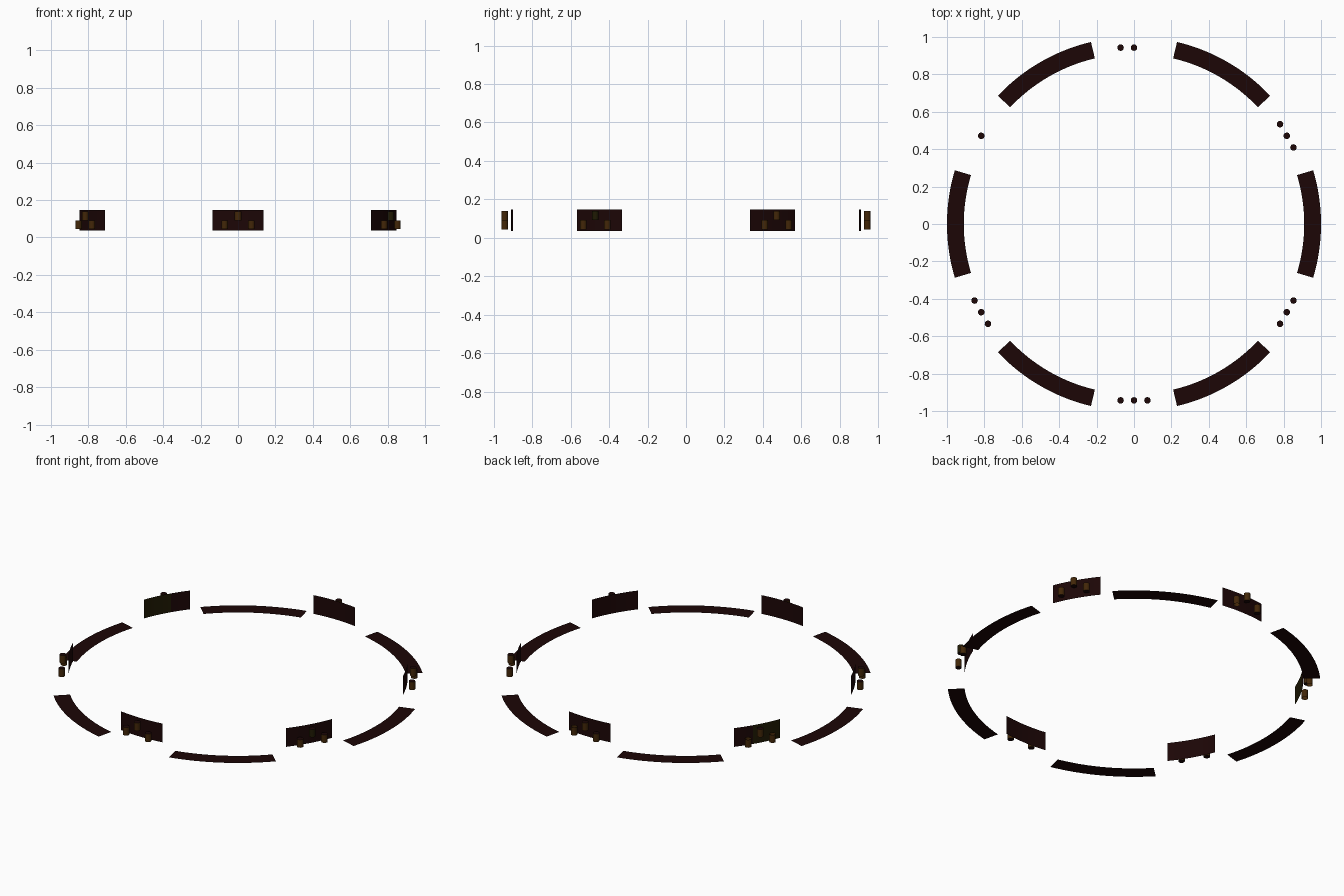
import bpy
import bmesh
from math import cos, sin, radians
from mathutils import Matrix

cube = bpy.data.objects.get("Cube")
if cube:
    bpy.data.objects.remove(cube)


def make_material(name, color):
    mat = bpy.data.materials.new(name)
    mat.use_nodes = True
    mat.diffuse_color = (*color, 1)
    bsdf = mat.node_tree.nodes["Principled BSDF"]
    bsdf.inputs["Base Color"].default_value = (*color, 1)
    bsdf.inputs["Roughness"].default_value = 0.9
    return mat


maroon = make_material("dark maroon", (0.0115, 0.0018, 0.0018))
olive = make_material("dark olive", (0.014, 0.010, 0.001))
brown = make_material("warm brown", (0.055, 0.020, 0.0025))


def finish(name, bm, mats):
    mesh = bpy.data.meshes.new(name)
    bm.to_mesh(mesh)
    bm.free()
    for mat in mats:
        mesh.materials.append(mat)
    obj = bpy.data.objects.new(name, mesh)
    bpy.context.collection.objects.link(obj)
    return obj


def arc_strip(name, center, half, steps, start, end, mats, rule=None):
    """Sweep the edge from start to end, each (radius, z), around the z axis."""
    bm = bmesh.new()
    rows = []
    for i in range(steps + 1):
        a = radians(center - half + 2 * half * i / steps)
        rows.append([bm.verts.new((r * cos(a), r * sin(a), z))
                     for r, z in (start, end)])
    for i in range(steps):
        (a, b), (c, d) = rows[i], rows[i + 1]
        face = bm.faces.new((a, b, d, c))
        face.smooth = True
        if rule:
            face.material_index = rule(i / steps)
    return finish(name, bm, mats)


INNER, OUTER = 0.91, 1.0
PANEL_LOW, PANEL_HIGH = 0.036, 0.147


def canister(name, angle, offset, low, capped, side):
    bm = bmesh.new()
    bmesh.ops.create_cone(bm, cap_ends=capped, segments=16,
                          radius1=0.0175, radius2=0.0175, depth=0.047)
    for face in bm.faces:
        is_cap = abs(face.normal.z) > 0.5
        face.material_index = 0 if is_cap else 1
        face.smooth = not is_cap
    place = (Matrix.Rotation(radians(angle), 4, "Z")
             @ Matrix.Translation((0.943, offset * 0.072, low + 0.0235)))
    bm.transform(place)
    return finish(name, bm, [maroon, side])


# Flat floor arcs
for k in range(6):
    arc_strip(f"floor_arc_{k + 1}", k * 60, 16.7, 16,
              (INNER, 0), (OUTER, 0), [maroon])

# Upright curved panels between the arcs, each with three canisters outside
open_tubes = {(90, -1), (150, -1), (150, 1)}
for k in range(6):
    angle = 30 + k * 60
    rule = (lambda t: int(t >= 0.4)) if angle == 150 else None
    arc_strip(f"curved_panel_{k + 1}", angle, 8.6, 10,
              (INNER, PANEL_HIGH), (INNER, PANEL_LOW), [maroon, olive], rule)
    for offset in (-1, 0, 1):
        low = 0.0915 if offset == 0 else 0.0445
        side = olive if (angle, offset) == (330, 0) else brown
        canister(f"canister_{k + 1}_{offset + 2}", angle, offset, low,
                 (angle, offset) not in open_tubes, side)
